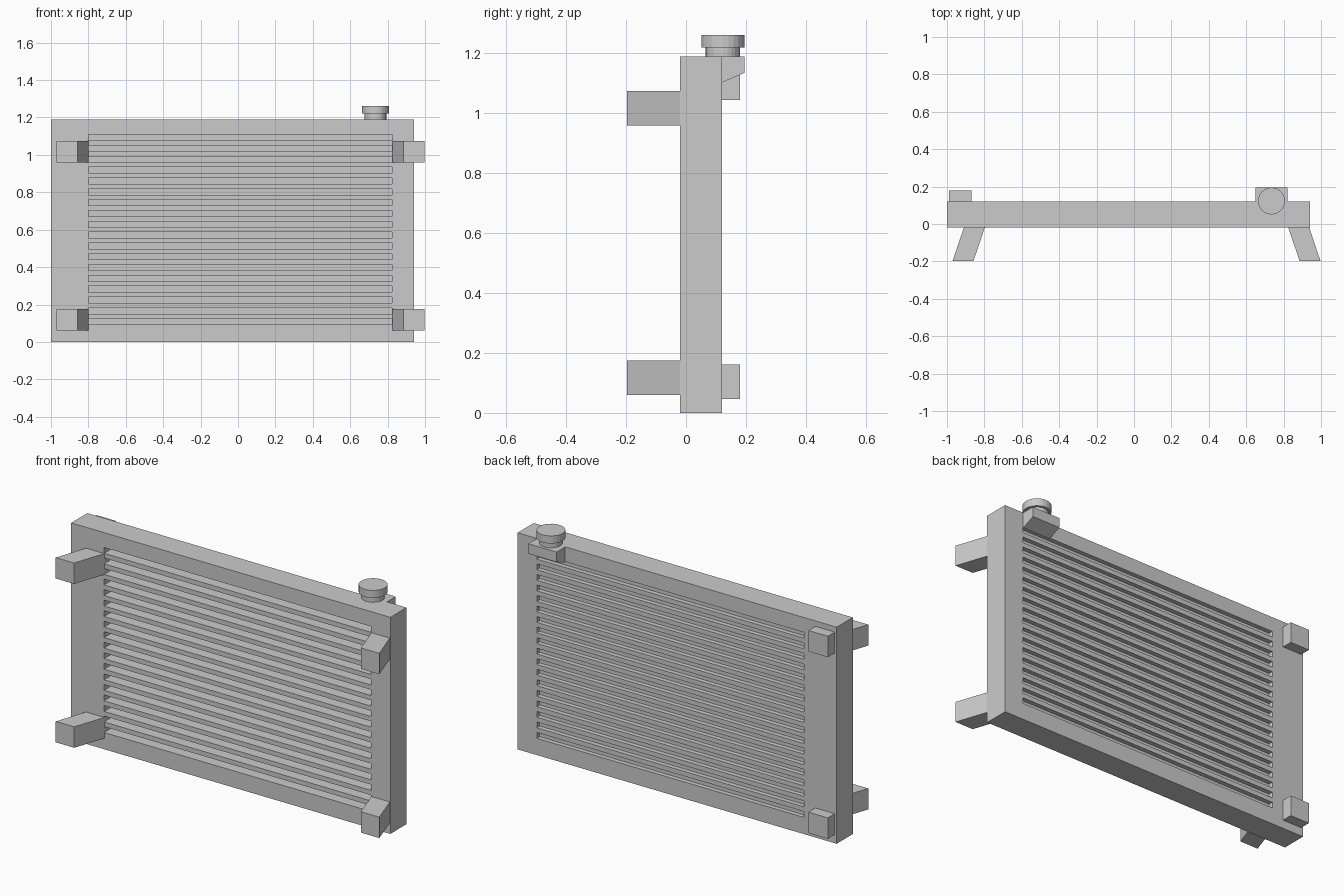
import bpy
import bmesh

cube = bpy.data.objects.get("Cube")
if cube:
    bpy.data.objects.remove(cube, do_unlink=True)

GREY = (0.6, 0.6, 0.6, 1.0)
metal = bpy.data.materials.new("light grey metal")
metal.use_nodes = True
metal.diffuse_color = GREY
metal.node_tree.nodes["Principled BSDF"].inputs["Base Color"].default_value = GREY


def finish(name, bm):
    bmesh.ops.recalc_face_normals(bm, faces=bm.faces)
    mesh = bpy.data.meshes.new(name)
    bm.to_mesh(mesh)
    bm.free()
    mesh.materials.append(metal)
    obj = bpy.data.objects.new(name, mesh)
    bpy.context.collection.objects.link(obj)
    return obj


def add_prism(bm, points, offset):
    """Extrude a closed outline along an offset."""
    face = bm.faces.new([bm.verts.new(p) for p in points])
    moved = bmesh.ops.extrude_face_region(bm, geom=[face], use_keep_orig=True)
    verts = [v for v in moved["geom"] if isinstance(v, bmesh.types.BMVert)]
    bmesh.ops.translate(bm, verts=verts, vec=offset)


def add_box(bm, x0, x1, y0, y1, z0, z1):
    add_prism(bm, [(x0, y0, z0), (x1, y0, z0), (x1, y1, z0), (x0, y1, z0)],
              (0, 0, z1 - z0))


def prism(name, points, offset):
    bm = bmesh.new()
    add_prism(bm, points, offset)
    return finish(name, bm)


def box(name, *bounds):
    bm = bmesh.new()
    add_box(bm, *bounds)
    return finish(name, bm)


def cylinder(name, x, y, radius, z0, z1):
    bm = bmesh.new()
    bmesh.ops.create_cone(bm, cap_ends=True, segments=24, radius1=radius,
                          radius2=radius, depth=z1 - z0)
    bmesh.ops.translate(bm, verts=bm.verts, vec=(x, y, (z0 + z1) / 2))
    return finish(name, bm)


# Main slab
FRONT, BACK, TOP = -0.02, 0.12, 1.19
core = box("radiator_core", -1.0, 0.94, FRONT, BACK, 0.0, TOP)

# Horizontal cooling grooves: deep at the front, shallow at the back
COUNT, PITCH, HEIGHT = 18, 0.0579, 0.032
bm = bmesh.new()
for i in range(COUNT):
    z = 0.092 + i * PITCH
    add_box(bm, -0.8, 0.823, FRONT - 0.05, FRONT + 0.075, z, z + HEIGHT)
    add_box(bm, -0.8, 0.823, BACK - 0.025, BACK + 0.05, z, z + HEIGHT)
cutter = finish("groove_cutter", bm)
cutter.hide_render = True

cut = core.modifiers.new("grooves", "BOOLEAN")
cut.operation = "DIFFERENCE"
cut.solver = "EXACT"
cut.object = cutter
bpy.context.view_layer.objects.active = core
bpy.ops.object.modifier_apply(modifier=cut.name)
bpy.data.objects.remove(cutter, do_unlink=True)

# Splayed mounting brackets at the four front corners
for level, z in (("lower", 0.06), ("upper", 0.96)):
    for side, x, lean in (("right", -0.91, -0.06), ("left", 0.825, 0.06)):
        width = 0.112
        outline = [(x, FRONT, z), (x + width, FRONT, z),
                   (x + width + lean, -0.197, z), (x + lean, -0.197, z)]
        prism(f"{level}_{side}_bracket", outline, (0, 0, 0.115))

# Rear pads on the right edge
for level, z in (("lower", 0.047), ("upper", 1.045)):
    box(f"{level}_rear_pad", -0.988, -0.87, BACK, 0.18, z, z + 0.115)

# Filler block with a sloping underside
prism("filler_block",
      [(0.65, BACK, TOP), (0.65, 0.195, TOP), (0.65, 0.195, 1.135), (0.65, BACK, 1.103)],
      (0.172, 0, 0))

# Filler neck and cap
cylinder("filler_neck", 0.735, 0.123, 0.058, TOP, 1.22)
cylinder("filler_cap", 0.735, 0.123, 0.072, 1.22, 1.262)
